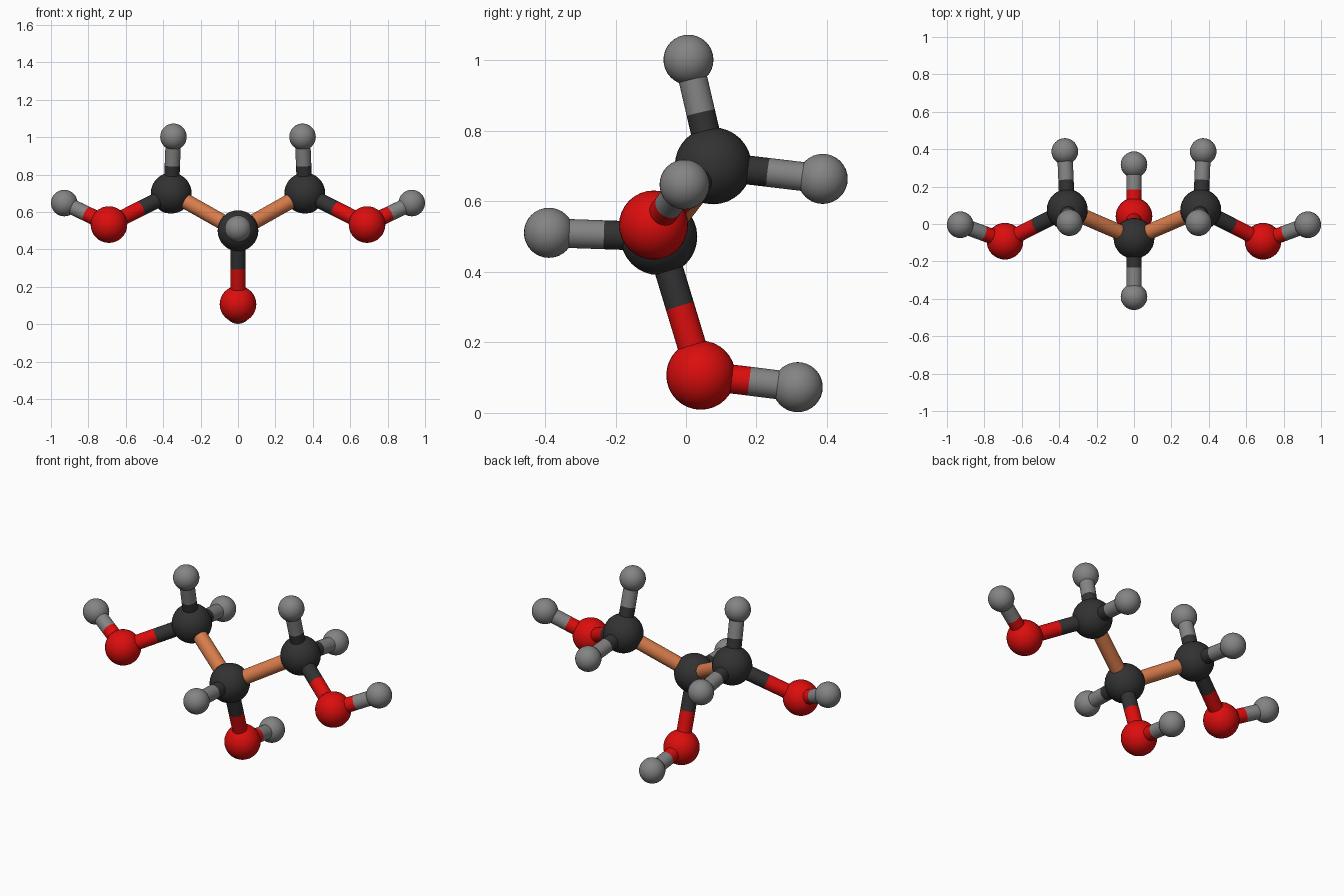
import bpy
from mathutils import Vector

if "Cube" in bpy.data.objects:
    bpy.data.objects.remove(bpy.data.objects["Cube"])

BOND_R = 0.041


def material(name, rgb):
    m = bpy.data.materials.new(name)
    m.diffuse_color = (*rgb, 1)
    m.use_nodes = True
    m.node_tree.nodes["Principled BSDF"].inputs["Base Color"].default_value = m.diffuse_color
    return m


MATS = {
    "carbon": material("charcoal", (0.032, 0.032, 0.032)),
    "oxygen": material("red", (0.72, 0.004, 0.004)),
    "hydrogen": material("grey", (0.23, 0.23, 0.23)),
    "link": material("copper orange", (0.68, 0.2, 0.07)),
}
RADIUS = {"carbon": 0.109, "oxygen": 0.098, "hydrogen": 0.071}


def finish(name, mat):
    ob = bpy.context.object
    ob.name = name
    ob.data.materials.append(MATS[mat])
    bpy.ops.object.shade_smooth_by_angle()


def atom(name, kind, pos):
    bpy.ops.mesh.primitive_uv_sphere_add(
        segments=32, ring_count=16, radius=RADIUS[kind], location=pos)
    finish(name, kind)
    return name, kind, Vector(pos)


def rod(name, mat, a, b):
    d = b - a
    bpy.ops.mesh.primitive_cylinder_add(
        vertices=32, radius=BOND_R, depth=d.length, location=(a + b) / 2,
        rotation=d.to_track_quat('Z', 'Y').to_euler())
    finish(name, mat)


def bond(p, q):
    # carbon-carbon bonds are one colour, the others change colour halfway
    name = f"bond_{p[0]}_to_{q[0]}"
    if p[1] == q[1]:
        rod(name, "link", p[2], q[2])
    else:
        mid = (p[2] + q[2]) / 2
        rod(name + "_inner", p[1], p[2], mid)
        rod(name + "_outer", q[1], mid, q[2])


# middle carbon with its hydroxyl group
c = atom("middle_carbon", "carbon", (0, -0.077, 0.5))
o = atom("middle_oxygen", "oxygen", (0, 0.042, 0.107))
bond(c, o)
bond(o, atom("middle_hydroxyl_hydrogen", "hydrogen", (0, 0.317, 0.073)))
bond(c, atom("middle_hydrogen", "hydrogen", (0, -0.389, 0.511)))

# two mirrored end groups
for side, s in (("left", -1), ("right", 1)):
    ec = atom(side + "_carbon", "carbon", (s * 0.357, 0.077, 0.701))
    eo = atom(side + "_oxygen", "oxygen", (s * 0.69, -0.092, 0.533))
    bond(c, ec)
    bond(ec, eo)
    bond(eo, atom(side + "_hydroxyl_hydrogen", "hydrogen", (s * 0.929, -0.004, 0.648)))
    bond(ec, atom(side + "_top_hydrogen", "hydrogen", (s * 0.345, 0.007, 1.002)))
    bond(ec, atom(side + "_back_hydrogen", "hydrogen", (s * 0.37, 0.388, 0.664)))
